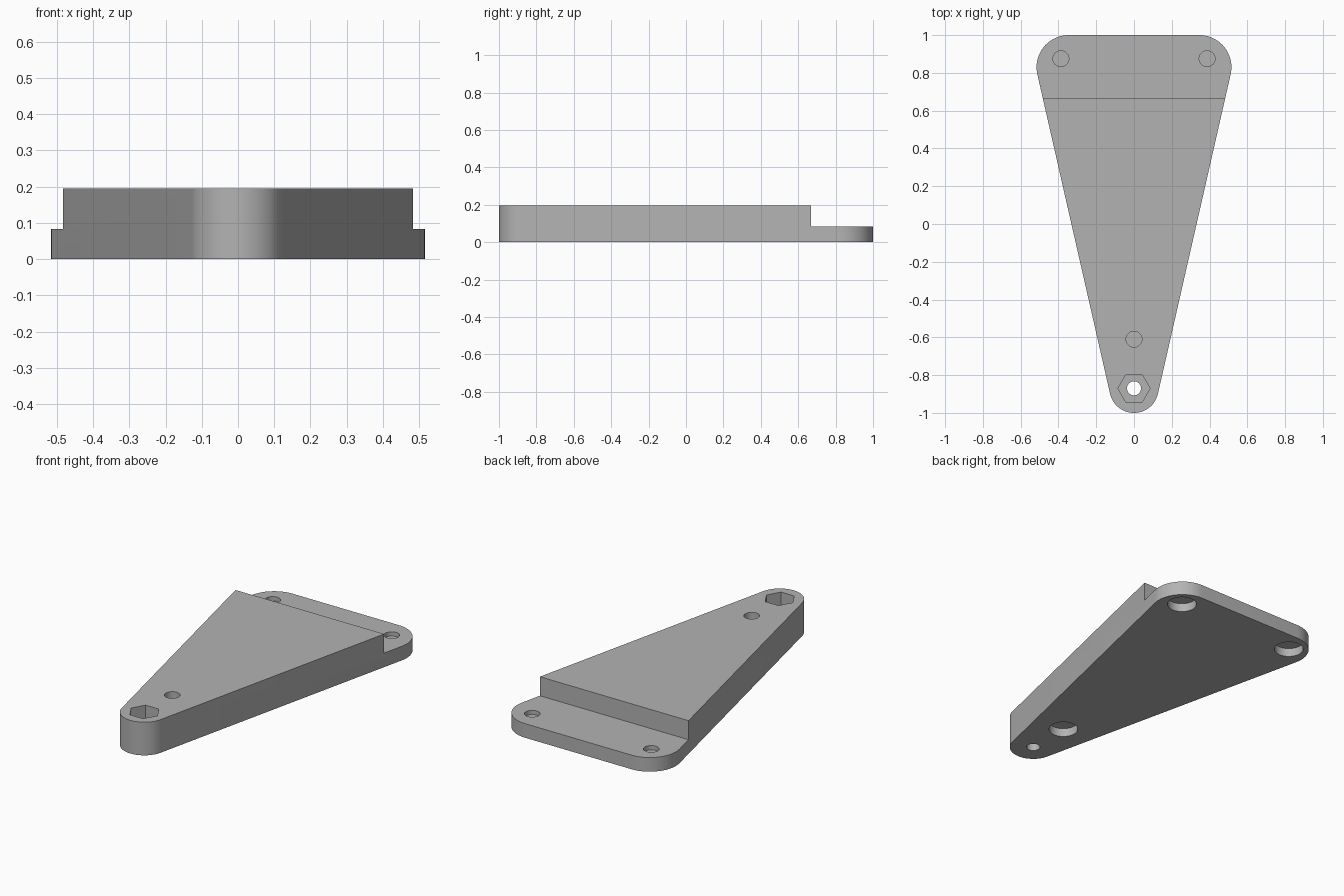
import bpy, bmesh, math

cube = bpy.data.objects.get("Cube")
if cube:
    bpy.data.objects.remove(cube, do_unlink=True)

HEIGHT, FLANGE, STEP_Y = 0.195, 0.083, 0.667

grey = bpy.data.materials.new("plain grey")
grey.use_nodes = True
colour = (0.45, 0.45, 0.45, 1)
grey.diffuse_color = colour
grey.node_tree.nodes["Principled BSDF"].inputs["Base Color"].default_value = colour


def prism(name, outline, bottom, top):
    """Extrude a flat counter-clockwise outline between two heights."""
    bm = bmesh.new()
    face = bm.faces.new([bm.verts.new((x, y, bottom)) for x, y in outline])
    ext = bmesh.ops.extrude_face_region(bm, geom=[face])
    verts = [v for v in ext["geom"] if isinstance(v, bmesh.types.BMVert)]
    bmesh.ops.translate(bm, verts=verts, vec=(0, 0, top - bottom))
    bmesh.ops.recalc_face_normals(bm, faces=bm.faces)
    mesh = bpy.data.meshes.new(name)
    bm.to_mesh(mesh)
    bm.free()
    mesh.materials.append(grey)
    obj = bpy.data.objects.new(name, mesh)
    bpy.context.collection.objects.link(obj)
    return obj


def arc(cx, cy, r, start, end, steps):
    angles = [math.radians(start + (end - start) * i / steps) for i in range(steps + 1)]
    return [(cx + r * math.cos(a), cy + r * math.sin(a)) for a in angles]


def cut(target, name, outline, bottom, top):
    """Subtract a prism from the target and keep the cutter hidden."""
    cutter = prism(name, outline, bottom, top)
    cutter.hide_render = True
    cutter.hide_set(True)
    mod = target.modifiers.new(name, "BOOLEAN")
    mod.operation = "DIFFERENCE"
    mod.solver = "EXACT"
    mod.object = cutter


def round_hole(target, name, x, y, r, bottom, top):
    cut(target, name, arc(x, y, r, 0, 360, 48)[:-1], bottom, top)


# Tapered body: a small round nose and two larger rounded back corners
nose_r, back_r = 0.13, 0.17
back_x, back_y, nose_y = 0.516 - back_r, 1 - back_r, nose_r - 1
dx, dy = back_x, back_y - nose_y
tilt = math.degrees(math.atan2(dx, dy) - math.asin((nose_r - back_r) / math.hypot(dx, dy)))
outline = (arc(0, nose_y, nose_r, tilt - 180, -tilt, 32)
           + arc(back_x, back_y, back_r, -tilt, 90, 20)
           + arc(-back_x, back_y, back_r, 90, 180 + tilt, 20))
body = prism("bracket_body", outline, 0, HEIGHT)

# Step down to the thin rear flange
cut(body, "flange_step_cutter", [(-1, STEP_Y), (1, STEP_Y), (1, 2), (-1, 2)], FLANGE, 1)

# Pin holes above wide blind sockets, with a thin web left between
for name, x, y in (("left", 0.387, 0.875), ("right", -0.387, 0.875), ("nose", 0, -0.61)):
    round_hole(body, name + "_socket_cutter", x, y, 0.08, -0.1, 0.05)
    round_hole(body, name + "_pin_hole_cutter", x, y, 0.042, 0.058, 0.5)

# Hexagonal nut recess and through bolt hole in the nose
cut(body, "nut_recess_cutter", arc(0, nose_y, 0.085, 0, 360, 6)[:-1], 0.1, 0.5)
round_hole(body, "bolt_hole_cutter", 0, nose_y, 0.037, -0.1, 0.5)

# Apply the cuts, then remove the helpers
bpy.context.view_layer.objects.active = body
body.select_set(True)
cutters = [m.object for m in body.modifiers]
for mod in list(body.modifiers):
    bpy.ops.object.modifier_apply(modifier=mod.name)
for cutter in cutters:
    bpy.data.objects.remove(cutter, do_unlink=True)
bpy.ops.object.shade_smooth_by_angle(angle=math.radians(30))
